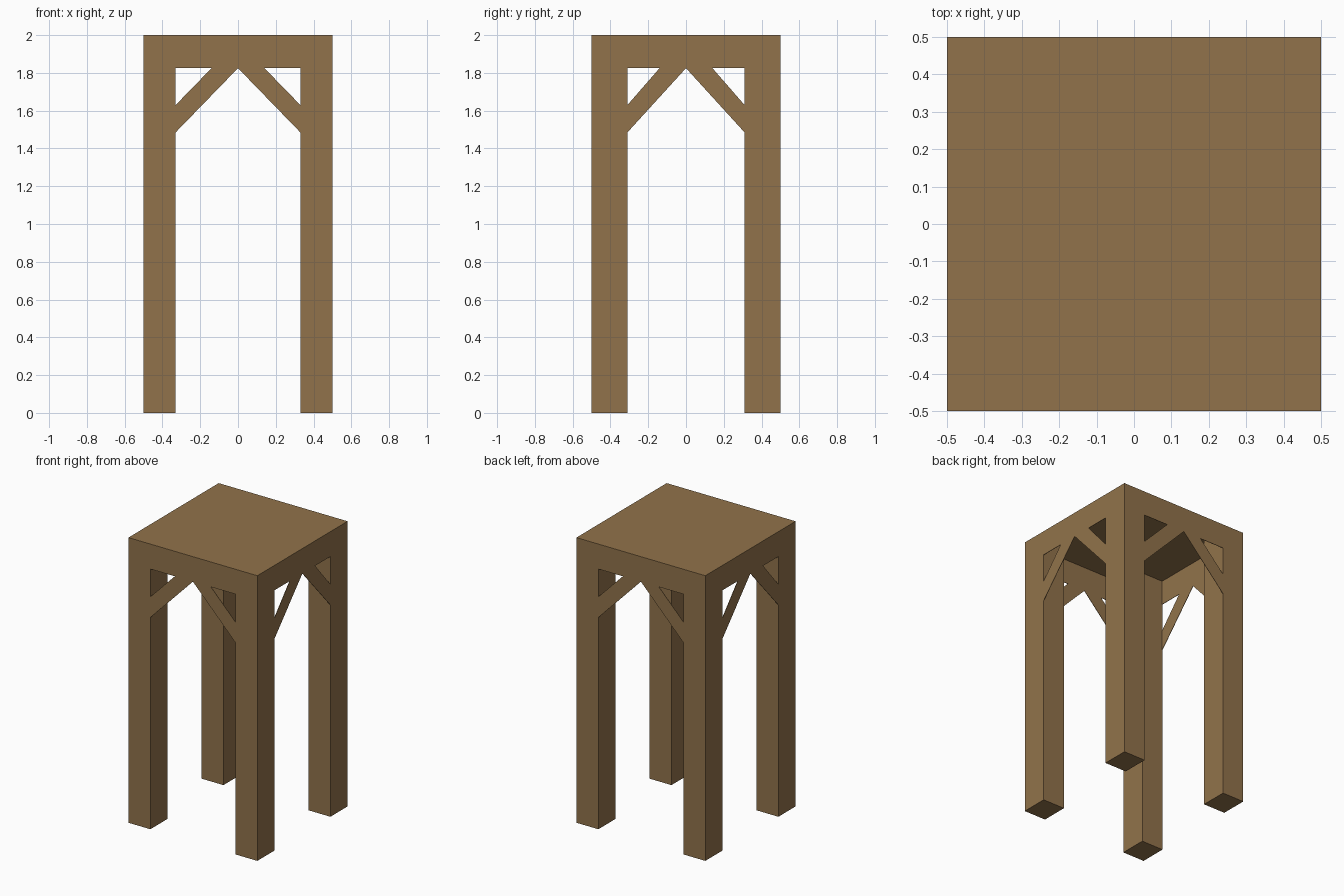
import bpy, bmesh, math
from mathutils import Matrix, Vector

if "Cube" in bpy.data.objects:
    bpy.data.objects.remove(bpy.data.objects["Cube"])

HALF, TOP, THIN = 0.5, 2.0, 0.003
LEG_X, LEG_Y = 0.33, 0.31          # inner faces of the legs
APRON_Z = 1.825

wood = bpy.data.materials.new("brown wood")
wood.diffuse_color = (0.285, 0.171, 0.07, 1)
wood.use_nodes = True
wood.node_tree.nodes["Principled BSDF"].inputs["Base Color"].default_value = wood.diffuse_color


def finish(name, bm):
    bmesh.ops.recalc_face_normals(bm, faces=bm.faces)
    mesh = bpy.data.meshes.new(name)
    bm.to_mesh(mesh)
    bm.free()
    mesh.materials.append(wood)
    ob = bpy.data.objects.new(name, mesh)
    bpy.context.collection.objects.link(ob)
    return ob


def box(name, lo, hi):
    lo, hi = Vector(lo), Vector(hi)
    bm = bmesh.new()
    bmesh.ops.create_cube(bm, size=1, matrix=Matrix.Translation((lo + hi) / 2)
                          @ Matrix.Diagonal((*(hi - lo), 1)))
    return finish(name, bm)


def panel(name, w, angle):
    """Thin apron with two diagonal braces, flush with the outer leg faces."""
    bm = bmesh.new()
    pts = [(-w, TOP - THIN), (-w, APRON_Z), (-0.14, APRON_Z), (0, APRON_Z),
           (0.14, APRON_Z), (w, APRON_Z), (w, TOP - THIN),
           (-w, 1.63), (-w, 1.485), (w, 1.63), (w, 1.485)]
    v = [bm.verts.new((x, -HALF, z)) for x, z in pts]
    faces = [bm.faces.new([v[i] for i in idx]) for idx in
             ((0, 1, 2, 3, 4, 5, 6), (2, 7, 8, 3), (3, 10, 9, 4))]
    # give the sheet its slight thickness
    ext = bmesh.ops.extrude_face_region(bm, geom=faces, use_keep_orig=True)
    moved = [g for g in ext["geom"] if isinstance(g, bmesh.types.BMVert)]
    bmesh.ops.translate(bm, verts=moved, vec=(0, THIN, 0))
    bm.transform(Matrix.Rotation(angle, 4, 'Z'))
    return finish(name, bm)


# thin table top
box("table_top", (-HALF, -HALF, TOP - THIN), (HALF, HALF, TOP))

# four legs
for sx, side in ((-1, "left"), (1, "right")):
    for sy, end in ((-1, "front"), (1, "back")):
        xs = sorted((sx * LEG_X, sx * HALF))
        ys = sorted((sy * LEG_Y, sy * HALF))
        box(f"{end}_{side}_leg", (xs[0], ys[0], 0), (xs[1], ys[1], TOP - THIN))

# braced aprons on the four sides
for k, side in enumerate(("front", "right", "back", "left")):
    panel(f"{side}_braced_apron", LEG_Y if k % 2 else LEG_X, k * math.pi / 2)
